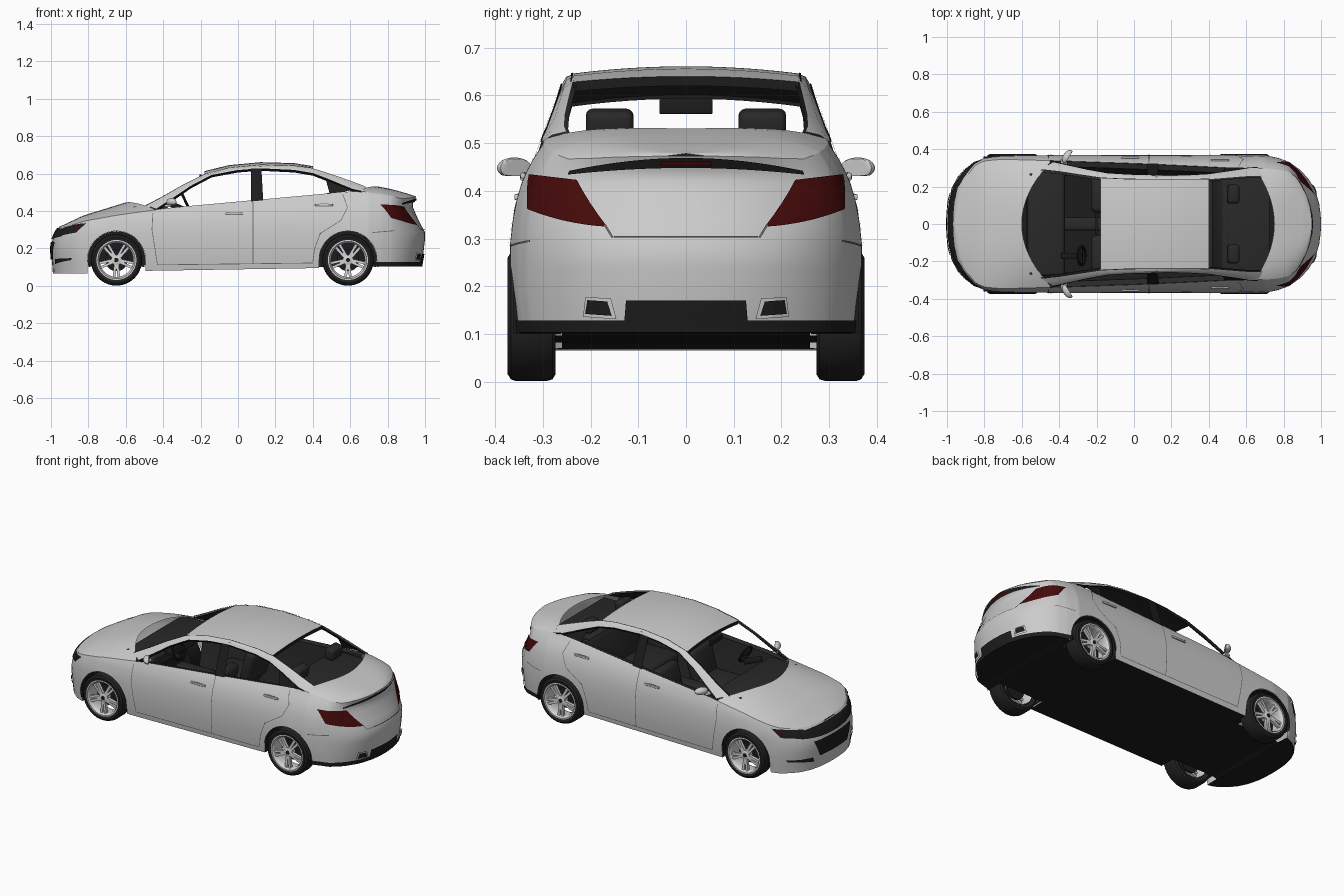
import bpy, bmesh, math
from mathutils import Vector, Matrix

if "Cube" in bpy.data.objects:
    bpy.data.objects.remove(bpy.data.objects["Cube"])

def mat(name, r, g, b):
    m = bpy.data.materials.new(name)
    m.diffuse_color = (r, g, b, 1)
    m.use_nodes = True
    m.node_tree.nodes["Principled BSDF"].inputs["Base Color"].default_value = m.diffuse_color
    return m

SILVER = mat("silver paint", .60, .60, .60)
BLACK = mat("black trim", .012, .012, .012)
RUBBER = mat("tyre rubber", .016, .016, .016)
CABIN = mat("cabin grey", .022, .022, .023)
ALLOY = mat("wheel alloy", .66, .66, .67)
RED = mat("lamp red", .06, .003, .003)
SEAM = mat("panel gap", .15, .15, .15)

def lerp(tab, x):
    if x <= tab[0][0]: return tab[0][1]
    for (a, p), (b, q) in zip(tab, tab[1:]):
        if x <= b: return p + (q - p) * (x - a) / (b - a)
    return tab[-1][1]

def finish(name, bm, m, outward=True):
    bmesh.ops.remove_doubles(bm, verts=bm.verts, dist=1e-4)
    bmesh.ops.recalc_face_normals(bm, faces=bm.faces)
    if outward:
        c = Vector((0, 0, .25))
        if sum((f.calc_center_median() - c).dot(f.normal) * f.calc_area() for f in bm.faces) < 0:
            bmesh.ops.reverse_faces(bm, faces=bm.faces)
    me = bpy.data.meshes.new(name)
    bm.to_mesh(me); bm.free()
    me.materials.append(m)
    ob = bpy.data.objects.new(name, me)
    bpy.context.collection.objects.link(ob)
    return ob

def grids(name, blocks, m, outward=True):
    bm = bmesh.new()
    for rows in blocks:
        vs = [[bm.verts.new(p) for p in r] for r in rows]
        for r, q in zip(vs, vs[1:]):
            for i in range(len(r) - 1):
                bm.faces.new((r[i], r[i + 1], q[i + 1], q[i]))
    bmesh.ops.dissolve_degenerate(bm, edges=bm.edges, dist=1e-5)
    return finish(name, bm, m, outward)

def both(rows):
    return [[[(x, s * y, z) for x, y, z in r] for r in rows] for s in (1, -1)]

def box(name, c, size, m, bevel=0, tilt=0):
    bm = bmesh.new()
    bmesh.ops.create_cube(bm, size=1, matrix=Matrix.Diagonal((*size, 1)))
    if bevel:
        bmesh.ops.bevel(bm, geom=bm.edges[:], offset=bevel, segments=3, affect='EDGES', profile=.5)
    bm.transform(Matrix.Translation(c) @ Matrix.Rotation(tilt, 4, 'Y'))
    return finish(name, bm, m, False)

# ---- body surface definition: plan outline, belt, sill, flank and end curves
PLAN = [(-1, 0), (-.998, .06), (-.992, .12), (-.975, .19), (-.945, .25), (-.91, .29), (-.86, .33),
        (-.8, .355), (-.7, .368), (-.4, .37), (.4, .371), (.7, .37), (.77, .355), (.83, .333),
        (.89, .29), (.935, .24), (.97, .18), (.99, .11), (.998, .05), (1, 0)]
BELT = [(-1, .31), (-.9, .33), (-.8, .35), (-.65, .377), (-.45, .405), (-.39, .415), (.545, .5),
        (.65, .507), (.8, .485), (.9, .465), (1, .473)]
SILL = [(-.81, .065), (-.78, .078), (-.49, .08), (.43, .095), (.75, .1), (.79, .115)]
FLANK = [(.07, .955), (.12, .975), (.2, .995), (.29, .995), (.36, .975), (.42, .935), (.46, .89), (.5, .83)]
NOSE = [(.07, .01), (.2, 0), (.25, .008), (.29, .025), (.33, .055)]
TAIL = [(.11, -.02), (.165, -.01), (.25, 0), (.29, 0), (.34, -.03), (.42, -.065), (.44, -.065), (.475, -.047)]
CREST = [(-1, .315), (-.93, .345), (-.765, .395), (-.58, .452), (-.45, .48), (.6, .545), (.75, .531),
         (.85, .511), (.95, .493), (1, .478)]
WHEELS, RA, HUB = (-.65, .588), .155, .138

def P(s, z):
    a, b = lerp(SILL, s), lerp(BELT, s)
    v = min(max((z - a) / (b - a), 0), 1)
    k = min(max((abs(s) - .8) / .2, 0), 1)
    x = s + lerp(NOSE if s < 0 else TAIL, z) * k * k * (3 - 2 * k)
    return (x, lerp(PLAN, s) * lerp(FLANK, z) * (1 - .03 * v ** 6), z)

def arch(s):
    return max([HUB + math.sqrt(max(RA ** 2 - (s - c) ** 2, 0)) for c in WHEELS if abs(s - c) < RA - 1e-6] + [0])

S = {round(p[0], 4) for p in PLAN} | {round(-.45 + .05 * i, 4) for i in range(18)} | {.78, .81, .95, -.83, -.96}
S |= {round(c + RA * math.cos(math.pi * i / 18), 4) for c in WHEELS for i in range(19)}
S = sorted(S)
V = [0, .05, .12, .22, .35, .48, .6, .7, .78, .85, .91, .96, 1]

# body sides and bumpers with wheel openings
flank = [[P(s, max(lerp(SILL, s) + (lerp(BELT, s) - lerp(SILL, s)) * v, arch(s))) for v in V] for s in S]
grids("body_shell", both(flank), SILVER)

# bonnet and boot lid, trimmed along the curved screen bases
def deck(front):
    rows = []
    for s in S:
        if (s < -.42) if front else (s > .6):
            x0, w, _ = P(s, lerp(BELT, s))
            row = []
            for i in range(13):
                y = w * math.sin(math.pi / 2 * (1 - i / 12))
                lim = -.6 + 1.4 * y * y if front else .75 - 1.2 * y * y
                x = min(x0, lim) if front else max(x0, lim)
                q = s if x == x0 else x
                t = min(y / max(P(q, lerp(BELT, q))[1], 1e-5), 1)
                b = lerp(BELT, q)
                row.append((x, y, b + (lerp(CREST, q) - b) * (1 - t ** (2.5 if front else 4))))
            rows.append(row)
    return both(rows)
grids("bonnet", deck(True), SILVER)
grids("boot_lid", deck(False), SILVER)

# underbody, door lining
under = []
for s in S:
    x, y, z = P(s, lerp(SILL, s))
    under.append([(x, min(y, .26) if arch(s) else y, z + .002), (x, 0, z + .002)])
grids("underbody", both(under), BLACK)
lining = []
for s in [q for q in S if -.46 < q < .66]:
    x, y, z = P(s, lerp(BELT, s))
    lining.append([(x, y - .001, z), (x, y - .03, z - .006), (x, y - .04, .26), (x, .26, .1)])
grids("door_lining", both(lining), CABIN, False)

# window frames: strip between screen edge and side window edge
OUT = [(-.5, .285, .425), (-.4, .275, .478), (-.3, .26, .535), (-.18, .243, .596), (-.05, .237, .63), (.12, .235, .646),
       (.3, .235, .641), (.4, .237, .628), (.5, .245, .597), (.6, .253, .562), (.67, .255, .536), (.69, .25, .524)]
INN = [(-.43, .333, .408), (-.34, .312, .468), (-.25, .291, .53), (-.14, .271, .588), (0, .263, .614), (.12, .26, .623),
       (.3, .261, .614), (.4, .267, .597), (.49, .28, .562), (.56, .291, .532), (.61, .3, .512), (.66, .303, .502)]
def mid(a, b, t, bulge):
    return (a[0] + (b[0] - a[0]) * t, a[1] + (b[1] - a[1]) * t + bulge, a[2] + (b[2] - a[2]) * t + bulge)
FR = list(zip(OUT, INN))
grids("window_frames", both([[o, mid(o, i, .5, .004), i] for o, i in FR]), SILVER)
grids("frame_lining", both([[(x, y - .008, z - .006) for x, y, z in (o, mid(o, i, .5, 0), i)] for o, i in FR]), CABIN, False)
grids("window_seals", both([[mid(o, i, .9, .003), mid(o, i, 1, .002), (i[0], i[1] - .008, i[2] - .008)] for o, i in FR]), BLACK)
grids("screen_seals", both([[mid(o, i, .0, .002), mid(o, i, .1, .003)] for o, i in FR[:8]]), BLACK)
bz = lerp(BELT, .1)
grids("centre_pillar", both([[(.07, .325, bz - .01), (.135, .323, bz - .006)], [(.07, .262, .626), (.125, .262, .626)]]), BLACK)
grids("quarter_trim", both([[(.47, .276, .566), (.605, .299, .512)], [(.49, .302, .494), (.57, .302, .502)]]), BLACK)

# roof and headliner
ROOFZ = [(-.18, .613), (-.05, .645), (.12, .661), (.3, .656), (.4, .64)]
def roof(dz):
    return [[(x, y * t / 6, z + dz + (lerp(ROOFZ, x) - z) * (1 - (t / 6) ** 2)) for t in range(-6, 7)] for x, y, z in OUT[3:8]]
grids("roof", [roof(0)], SILVER)
grids("headliner", [roof(-.012)], CABIN, False)
r = roof(0)
for nm, i in (("front_header", 0), ("rear_header", -1)):
    grids(nm, [[r[i], [(x, y, z - .02) for x, y, z in r[i]]]], BLACK)

# patches laid on the nose (end=-1) or tail (end=1), corners in (y, z)
def patch(name, end, c, m, mirror=True, top=0, bottom=0, off=.006):
    inv = sorted((p[1], p[0]) for p in PLAN if p[0] * end > .68)
    rows = []
    for j in range(5):
        v, row = j / 4, []
        for i in range(21):
            u = i / 20
            y, z = [(c[0][k] * (1 - u) + c[1][k] * u) * (1 - v) + (c[3][k] * (1 - u) + c[2][k] * u) * v for k in (0, 1)]
            z += (top * v + bottom * (1 - v)) * (1 - (2 * u - 1) ** 2)
            x, w, _ = P(lerp(inv, abs(y)), z)
            d = Vector((end * .8, y / .37, 0)).normalized() * off
            row.append((x + d.x, math.copysign(w, y) + d.y, z))
        rows.append(row)
    grids(name, both(rows) if mirror else [rows], m)

patch("upper_grille", -1, [(-.24, .265), (.24, .265), (.24, .305), (-.24, .305)], BLACK, False, .004, -.016)
patch("lower_grille", -1, [(-.13, .14), (.13, .14), (.17, .235), (-.17, .235)], BLACK, False)
patch("headlamp", -1, [(.2, .262), (.325, .285), (.352, .335), (.21, .31)], BLACK)
patch("headlamp_marker", -1, [(.322, .3), (.336, .305), (.342, .322), (.328, .317)], RED, off=.009)
patch("fog_slot", -1, [(.17, .115), (.305, .137), (.31, .148), (.18, .143)], BLACK)
patch("tail_lamp", 1, [(.165, .325), (.338, .362), (.358, .435), (.245, .423)], RED, bottom=-.007)
patch("boot_recess", 1, [(-.27, .434), (.27, .434), (.27, .442), (-.27, .442)], BLACK, False, .027, .014)
patch("high_brake_lamp", 1, [(-.06, .453), (.06, .453), (.06, .463), (-.06, .463)], RED, False, off=.01)
patch("rear_valance", 1, [(-.365, .103), (.365, .103), (.365, .128), (-.365, .128)], BLACK, False)
patch("diffuser", 1, [(-.13, .125), (.13, .125), (.125, .17), (-.125, .17)], BLACK, False)
patch("exhaust_tip", 1, [(.145, .131), (.215, .136), (.208, .178), (.155, .174)], ALLOY, off=.009)
patch("exhaust_hole", 1, [(.153, .138), (.208, .142), (.202, .171), (.161, .168)], BLACK, off=.013)
patch("boot_gap_low", 1, [(-.15, .302), (.15, .302), (.15, .305), (-.15, .305)], SEAM, False)
patch("boot_gap_side", 1, [(.15, .302), (.155, .302), (.172, .328), (.167, .328)], SEAM)

# door gaps along the flanks, each a thin strip through (x, z) points
def gap(name, pts):
    rows = []
    for (a, za), (b, zb) in zip(pts, pts[1:]):
        for i in range(7):
            x, z = a + (b - a) * i / 6, za + (zb - za) * i / 6
            dx, dz = (0, .002) if abs(b - a) > abs(zb - za) else (.002, 0)
            rows.append([(q[0], q[1] + .003, q[2]) for q in (P(x - dx, z - dz), P(x + dx, z + dz))])
    grids(name, both(rows), SEAM)
gap("front_door_gap", [(-.455, .39), (-.46, .3), (-.43, .11)])
gap("centre_door_gap", [(.08, .45), (.08, .12)])
gap("rear_door_gap", [(.56, .49), (.585, .42), (.55, .35), (.44, .28), (.41, .2), (.4, .13)])
gap("sill_gap", [(-.43, .112), (.4, .122)])
gap("rear_bumper_gap", [(.72, .285), (.84, .295)])

# door handles and mirrors
for s in (1, -1):
    for x, z in ((-.02, .385), (.46, .43)):
        w = P(x, z)[1]
        box("handle_cup", (x, s * w, z), (.05, .004, .018), SEAM, .001)
        box("door_handle", (x, s * (w + .003), z + .002), (.095, .01, .012), SILVER, .003)
    bm = bmesh.new()
    bmesh.ops.create_uvsphere(bm, u_segments=20, v_segments=12, radius=1)
    for v in bm.verts:
        v.co.x = min(v.co.x, .35)
        v.co.z = max(v.co.z, -.75)
    bm.transform(Matrix.Translation((-.355, s * .36, .448)) @ Matrix.Rotation(s * -.55, 4, 'Z') @ Matrix.Diagonal((.024, .04, .022, 1)))
    finish("door_mirror", bm, SILVER, False)
    box("mirror_stalk", (-.375, s * .33, .428), (.035, .035, .014), SILVER, .004)

# wheels: lathed about the y axis
def lathe(name, prof, m, c, s, n=40):
    ring = [[(c + r * math.cos(a), s * (y + .003), HUB + r * math.sin(a)) for r, y in prof] for a in [2 * math.pi * i / n for i in range(n + 1)]]
    return grids(name, [ring], m, False)
for c in WHEELS:
    for s in (1, -1):
        lathe("tyre", [(.1, .277), (.122, .27), (.133, .277), (.137, .29), (.137, .352), (.133, .364), (.122, .371), (.103, .367), (.1, .277)], RUBBER, c, s)
        lathe("rim", [(.098, .278), (.092, .3), (.09, .35), (.093, .36), (.1, .37), (.107, .3695)], ALLOY, c, s)
        lathe("brake_disc", [(.0001, .3), (.06, .3), (.06, .312), (.0001, .312)], BLACK, c, s)
        lathe("hub", [(.028, .325), (.028, .358), (.02, .362), (.0001, .362)], ALLOY, c, s, 20)
        lathe("hub_cap", [(.012, .36), (.011, .3645), (.0001, .365)], BLACK, c, s, 16)
        bm = bmesh.new()
        for k in range(5):
            for side in (-1, 1):
                M = Matrix.Translation((c, s * .354, HUB)) @ Matrix.Rotation(2 * math.pi * k / 5 + math.pi / 2, 4, 'Y') @ Matrix.Translation((.058, 0, side * .009)) @ Matrix.Rotation(-side * .1, 4, 'Y')
                bmesh.ops.create_cube(bm, size=1, matrix=M @ Matrix.Diagonal((.08, .018, .014, 1)))
        finish("spokes", bm, ALLOY, False)
        # wheel well lining, open at the bottom
        arc = [math.pi * (-.08 + 1.16 * i / 24) for i in range(25)]
        rows = [[(c + r * math.cos(a), s * y, HUB + r * math.sin(a)) for r, y in ((.0001, .262), (.154, .262), (.154, .362))] for a in arc]
        grids("wheel_well", [rows], BLACK, False)

# cabin
box("dashboard", (-.47, 0, .385), (.2, .56, .08), CABIN, .02)
box("firewall", (-.56, 0, .25), (.03, .52, .24), BLACK)
box("parcel_shelf", (.6, 0, .49), (.25, .5, .014), CABIN, .004)
box("rear_bulkhead", (.68, 0, .3), (.02, .5, .38), BLACK)
box("rear_bench", (.34, 0, .25), (.24, .52, .1), CABIN, .03)
box("rear_backrest", (.48, 0, .37), (.08, .52, .26), CABIN, .03, .25)
box("console", (-.15, 0, .2), (.5, .07, .17), CABIN, .015)
box("inner_mirror", (-.2, 0, .578), (.012, .112, .034), BLACK, .004)
for s in (1, -1):
    box("rear_headrest", (.53, s * .16, .535), (.06, .1, .07), CABIN, .015, .2)
    box("front_cushion", (-.12, s * .16, .23), (.22, .2, .09), CABIN, .03)
    box("front_backrest", (.01, s * .16, .33), (.07, .2, .2), CABIN, .03, .25)
bpy.ops.mesh.primitive_torus_add(major_radius=.05, minor_radius=.007, major_segments=28, minor_segments=8,
                                 location=(-.28, -.17, .45), rotation=(0, math.radians(65), 0))
bpy.context.object.name = "steering_wheel"
bpy.context.object.data.materials.append(BLACK)
box("steering_column", (-.33, -.17, .425), (.12, .03, .03), BLACK, .006, .4)
box("steering_spoke", (-.28, -.17, .45), (.012, .1, .018), BLACK, .003, -.4)

# smooth shading with crisp edges
for ob in bpy.data.objects:
    ob.select_set(ob.type == 'MESH')
bpy.context.view_layer.objects.active = bpy.data.objects["body_shell"]
bpy.ops.object.shade_smooth_by_angle(angle=math.radians(35))
